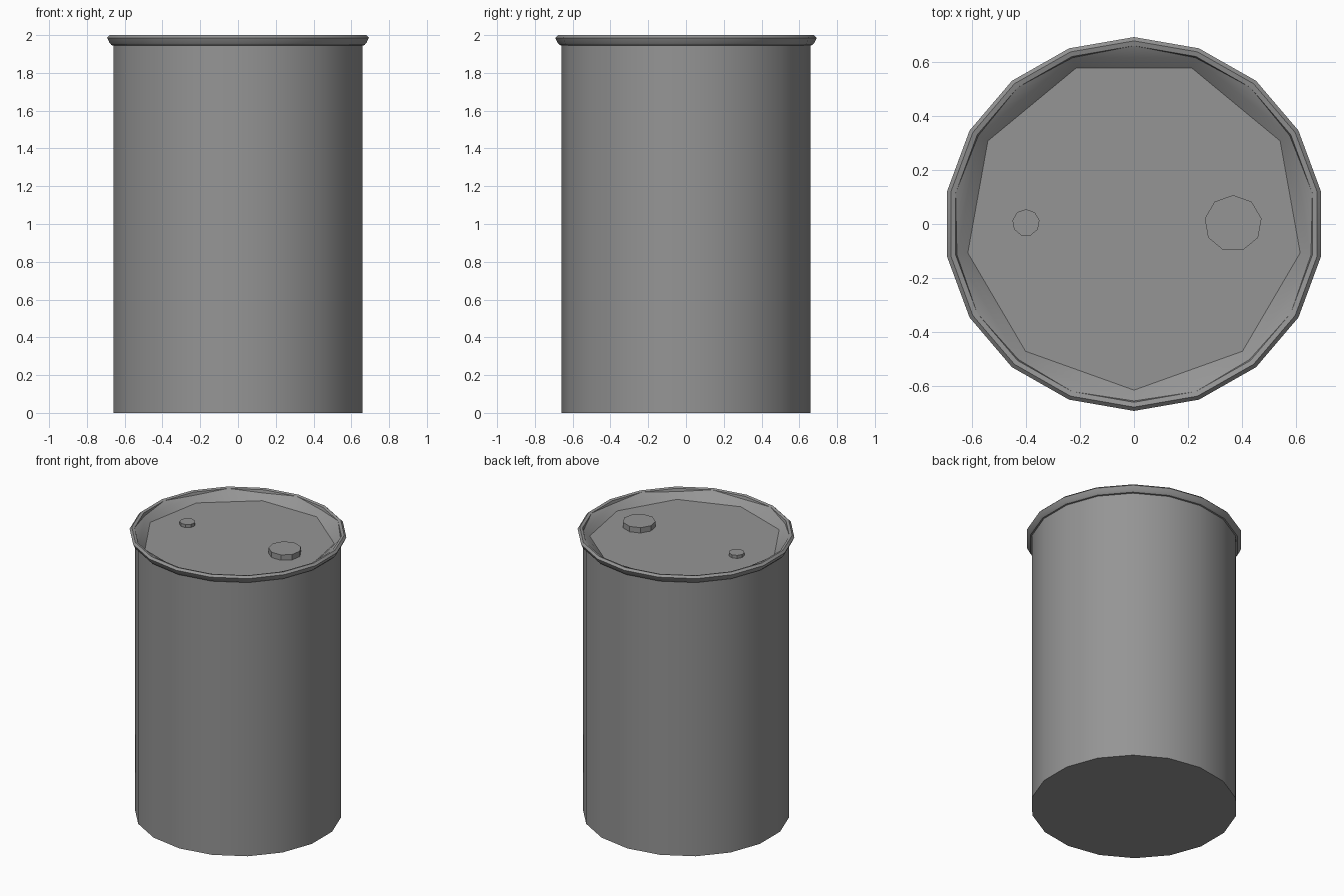
import bpy, bmesh
from math import cos, sin, pi

if "Cube" in bpy.data.objects:
    bpy.data.objects.remove(bpy.data.objects["Cube"])

X_STRETCH = 1.016  # the drum is very slightly wider in x
LID_Z = 1.938

dark_grey = bpy.data.materials.new("dark_grey")
dark_grey.diffuse_color = (0.3, 0.3, 0.3, 1)
dark_grey.use_nodes = True
dark_grey.node_tree.nodes["Principled BSDF"].inputs["Base Color"].default_value = dark_grey.diffuse_color


def ring(bm, sides, radius, z, start=-pi / 2, centre=(0, 0)):
    return [bm.verts.new((centre[0] + X_STRETCH * radius * cos(start + 2 * pi * i / sides),
                          centre[1] + radius * sin(start + 2 * pi * i / sides), z))
            for i in range(sides)]


def bridge(bm, low, high):
    n = len(low)
    for i in range(n):
        j = (i + 1) % n
        bm.faces.new((low[i], low[j], high[j], high[i]))


def finish(bm, name, angle):
    bmesh.ops.recalc_face_normals(bm, faces=bm.faces)
    mesh = bpy.data.meshes.new(name)
    bm.to_mesh(mesh)
    bm.free()
    mesh.materials.append(dark_grey)
    obj = bpy.data.objects.new(name, mesh)
    bpy.context.collection.objects.link(obj)
    bpy.ops.object.select_all(action='DESELECT')
    obj.select_set(True)
    bpy.context.view_layer.objects.active = obj
    bpy.ops.object.shade_smooth_by_angle(angle=angle)


# Drum wall and flared rim, 18 sides
bm = bmesh.new()
profile = [(0.659, 0.0), (0.659, 1.945), (0.669, 1.947), (0.680, 1.959), (0.692, 1.986),
           (0.678, 2.0), (0.660, 1.995)]
rings = [ring(bm, 18, r, z) for r, z in profile]
for low, high in zip(rings, rings[1:]):
    bridge(bm, low, high)
bm.faces.new(list(reversed(rings[0])))

# Step from the 18-sided rim down to the nine-sided sunken lid
rim = rings[-1]
lip = ring(bm, 9, 0.655, 1.974)
for i in range(9):
    a, mid, b = rim[2 * i], rim[2 * i + 1], rim[(2 * i + 2) % 18]
    p, q = lip[i], lip[(i + 1) % 9]
    for tri in ((a, mid, p), (mid, q, p), (mid, b, q)):
        bm.faces.new(tri)
lid = ring(bm, 9, 0.615, LID_Z)
bridge(bm, lip, lid)
bm.faces.new(lid)
finish(bm, "drum", 0.5)


# Bung caps on the lid
def cap(name, x, y, radius, height):
    bm = bmesh.new()
    low = ring(bm, 9, radius, LID_Z, pi / 2, (x, y))
    high = ring(bm, 9, radius, LID_Z + height, pi / 2, (x, y))
    bridge(bm, low, high)
    bm.faces.new(high)
    bm.faces.new(list(reversed(low)))
    finish(bm, name, 0.5)


cap("large_bung_cap", 0.367, 0.002, 0.105, 0.038)
cap("small_bung_cap", -0.40, 0.005, 0.05, 0.022)
